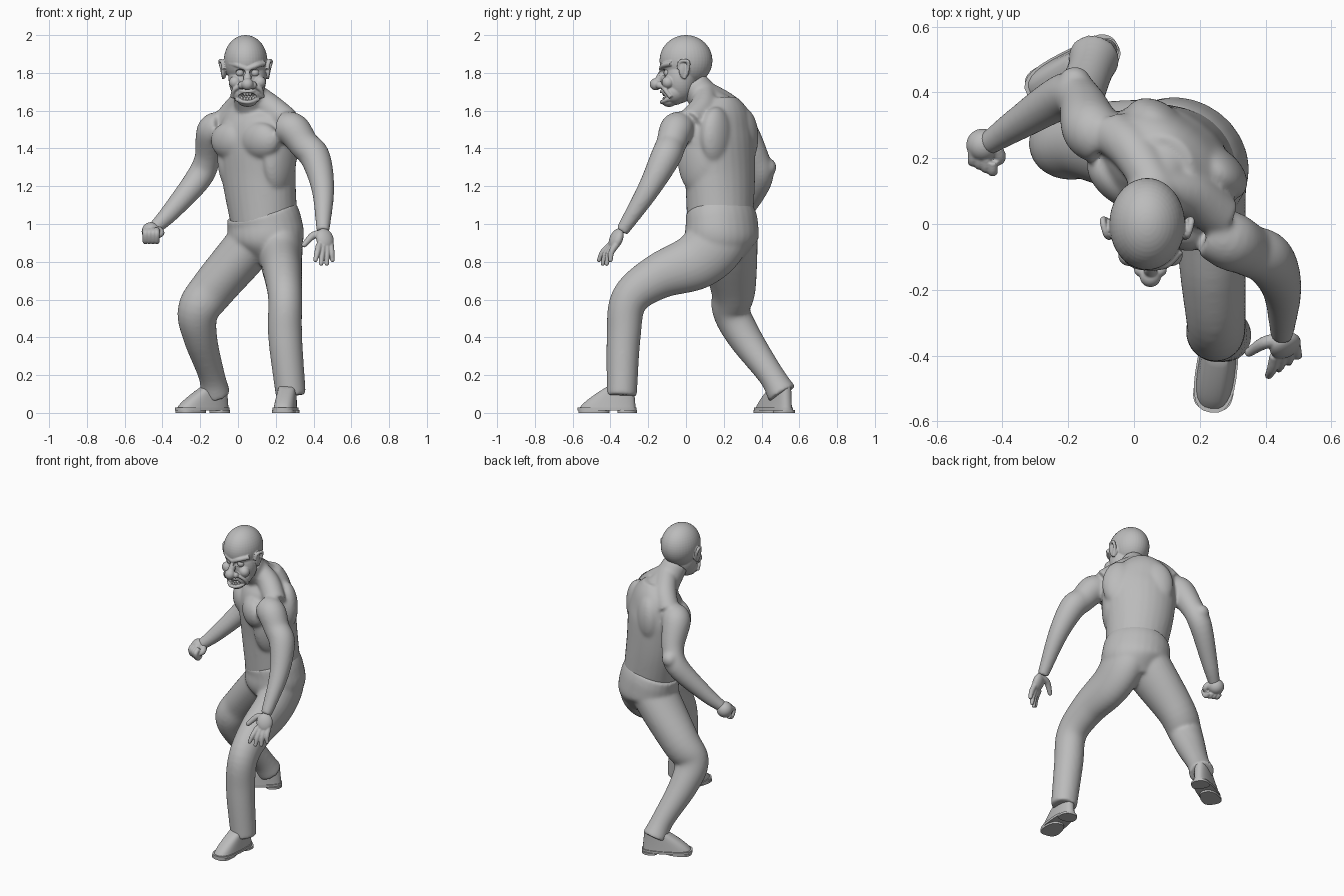
import bpy, bmesh, math
from mathutils import Vector, Matrix

if "Cube" in bpy.data.objects:
    bpy.data.objects.remove(bpy.data.objects["Cube"])

grey = bpy.data.materials.new("plain grey")
grey.use_nodes = True
colour = (0.5, 0.5, 0.5, 1)
grey.diffuse_color = colour
grey.node_tree.nodes["Principled BSDF"].inputs["Base Color"].default_value = colour

X, Y, Z = Vector((1, 0, 0)), Vector((0, 1, 0)), Vector((0, 0, 1))
TWIST = math.radians(-38)                      # the chest is turned to its right
ACROSS = Vector((math.cos(TWIST), math.sin(TWIST), 0))
AHEAD = Vector((math.sin(TWIST), -math.cos(TWIST), 0))


def blob(mesh, centre, radii, yaw=0.0, pitch=0.0):
    place = (Matrix.Translation(centre) @ Matrix.Rotation(yaw, 4, 'Z')
             @ Matrix.Rotation(pitch, 4, 'X') @ Matrix.Diagonal((*radii, 1)))
    bmesh.ops.create_uvsphere(mesh, u_segments=40, v_segments=24, radius=1, matrix=place)


def ball(mesh, centre, radius):
    blob(mesh, centre, (radius, radius, radius))


def spline(points, steps=6):
    """Catmull-Rom through points that carry their radii."""
    p = [Vector(point) for point in points]
    p = [p[0] * 2 - p[1]] + p + [p[-1] * 2 - p[-2]]
    path = []
    for a, b, c, d in zip(p, p[1:], p[2:], p[3:]):
        for step in range(steps):
            t = step / steps
            path.append((b * 2 + (c - a) * t + (a * 2 - b * 5 + c * 4 - d) * t * t
                         + (b * 3 - a - c * 3 + d) * t ** 3) / 2)
    return path + [p[-2]]


def skin(mesh, rings):
    """Bridge rings of points and cap both ends."""
    loops = [[mesh.verts.new(point) for point in ring] for ring in rings]
    count = len(loops[0])
    for low, high in zip(loops, loops[1:]):
        for i in range(count):
            j = (i + 1) % count
            mesh.faces.new((low[i], low[j], high[j], high[i]))
    mesh.faces.new(loops[0][::-1])
    mesh.faces.new(loops[-1])


def tube(mesh, points, sideways=X, sides=28):
    """Limb along (x, y, z, side radius[, depth radius])."""
    path = spline([tuple(p) if len(p) == 5 else (*p, p[3]) for p in points])
    spots = [Vector(p[:3]) for p in path]
    rings = []
    for i, p in enumerate(path):
        along = (spots[min(i + 1, len(spots) - 1)] - spots[max(i - 1, 0)]).normalized()
        side = (sideways - along * sideways.dot(along)).normalized()
        depth = along.cross(side)
        angles = [math.tau * k / sides for k in range(sides)]
        rings.append([spots[i] + side * p[3] * math.cos(a) + depth * p[4] * math.sin(a) for a in angles])
    skin(mesh, rings)


def finish(name, mesh, voxel=0.0, smooth=0):
    bmesh.ops.recalc_face_normals(mesh, faces=mesh.faces)
    data = bpy.data.meshes.new(name)
    mesh.to_mesh(data)
    mesh.free()
    data.materials.append(grey)
    part = bpy.data.objects.new(name, data)
    bpy.context.collection.objects.link(part)
    if voxel:
        merge = part.modifiers.new("merge", 'REMESH')
        merge.mode, merge.voxel_size, merge.use_smooth_shade = 'VOXEL', voxel, True
        soften = part.modifiers.new("soften", 'SMOOTH')
        soften.factor, soften.iterations = 0.5, smooth
    else:
        bpy.ops.object.select_all(action='DESELECT')
        part.select_set(True)
        bpy.context.view_layer.objects.active = part
        bpy.ops.object.shade_smooth_by_angle(angle=math.radians(40))
    return part


# Bare upper body: trunk, neck, muscles and arms
body = bmesh.new()
tube(body, [(.14, .18, 1, .18, .17), (.11, .18, 1.25, .21, .17), (.1, .17, 1.45, .23, .17),
            (.09, .18, 1.57, .2, .14), (.08, .17, 1.66, .1, .1)], sideways=ACROSS)
tube(body, [(.09, .2, 1.56, .12), (.07, .12, 1.64, .09), (.05, .04, 1.74, .08)])
core = Vector((.1, .15, 0))
neck_root = Vector((.07, .1, 1.7))
for side in (-ACROSS, ACROSS):
    pectoral = core + AHEAD * .1 + side * .1 + Z * 1.44
    shoulder_blade = core - AHEAD * .1 + side * .11 + Z * 1.46
    lower_back = core - AHEAD * .1 + side * .06 + Z * 1.22
    flank = core + side * .15 + Z * 1.36
    shoulder = core + side * .21 + Z * 1.54
    blob(body, pectoral, (.12, .07, .1), yaw=TWIST, pitch=.1)
    blob(body, shoulder_blade, (.11, .07, .16), yaw=TWIST)
    blob(body, lower_back, (.08, .06, .25), yaw=TWIST)
    blob(body, flank, (.07, .12, .2), yaw=TWIST)
    trapezius = (neck_root + shoulder) / 2 + Y * .03
    tube(body, [(*neck_root, .06), (*trapezius, .07), (*shoulder, .07)], sideways=Y)
left_arm = [(.23, -.02, 1.51, .08), (.29, -.05, 1.5, .09), (.35, -.08, 1.42, .08), (.41, -.11, 1.35, .08),
            (.45, -.2, 1.18, .06), (.45, -.34, .96, .035)]
right_arm = [(-.08, .25, 1.51, .08), (-.13, .29, 1.49, .09), (-.16, .37, 1.35, .07), (-.21, .39, 1.24, .07),
             (-.36, .3, 1.06, .05), (-.45, .24, .97, .035)]
tube(body, left_arm)
tube(body, right_arm)
ball(body, (-.18, .43, 1.3), .05)
finish("upper_body", body, voxel=.008, smooth=20)

# Trousers: hips and both legs
trousers = bmesh.new()
hips = [(.12, .18, 1.07, .2, .17), (.14, .19, 1, .21, .18), (.15, .19, .9, .2, .18), (.14, .2, .8, .09, .1)]
left_leg = [(.2, .21, 1, .11, .14), (.22, .16, .9, .12, .16), (.23, .05, .8, .11, .15), (.24, -.15, .72, .1, .12),
            (.25, -.3, .6, .09, .1), (.25, -.33, .4, .09), (.28, -.34, .09, .08)]
right_leg = [(.1, .21, 1, .11, .15), (.07, .22, .9, .13, .16), (-.13, .25, .66, .12), (-.21, .24, .54, .11, .1),
             (-.2, .31, .4, .09), (-.14, .45, .2, .07), (-.12, .51, .1, .08)]
tube(trousers, hips, sideways=ACROSS)
tube(trousers, left_leg)
tube(trousers, right_leg)
finish("trousers", trousers, voxel=.008, smooth=20)

# Open left hand with a fan of fingers
hand = bmesh.new()
blob(hand, (.46, -.37, .92), (.05, .03, .06), yaw=.5, pitch=-.4)
for finger in range(4):
    knuckle = Vector((.43, -.4, .89)) + (X * .02 + Y * .01) * finger
    tip = Vector((.41, -.46, .81)) + (X * .03 + Y * .02) * finger
    if finger in (1, 2):
        tip -= Z * .02
    middle = (knuckle + tip) / 2 - Y * .01
    tube(hand, [(*knuckle, .018), (*middle, .016), (*tip, .012)], sides=12)
    ball(hand, tip, .012)
tube(hand, [(.46, -.35, .95, .02), (.4, -.36, .94, .02), (.35, -.39, .89, .014)], sideways=Y, sides=12)
ball(hand, (.35, -.39, .89), .014)
finish("left_hand", hand, voxel=.004, smooth=3)

# Clenched right hand with curled fingers
fist = bmesh.new()
blob(fist, (-.46, .24, .96), (.05, .05, .05))
for finger in range(4):
    base = Vector((-.49, .21, .94)) + (X * .02 - Y * .01) * finger
    curl = [base + Y * .01 + Z * .03, base - Y * .02 + Z * .01, base - Z * .03, base + Y * .03 - Z * .02]
    tube(fist, [(*joint, .016) for joint in curl], sides=12)
tube(fist, [(-.42, .23, .97, .02), (-.41, .2, .95, .02), (-.44, .18, .93, .01)], sideways=Z, sides=12)
finish("right_hand", fist, voxel=.004, smooth=3)

# Head: skull, jaw, brows, cheeks, nose and ears
head = bmesh.new()
FACE = .05                                     # x of the middle of the face
blob(head, (.04, 0, 1.865), (.115, .14, .135))
blob(head, (FACE, -.03, 1.77), (.1, .09, .13))
blob(head, (FACE, -.06, 1.7), (.085, .07, .07))
blob(head, (FACE, -.09, 1.65), (.05, .04, .03))
ball(head, (FACE, -.16, 1.74), .032)
tube(head, [(FACE, -.11, 1.83, .01), (FACE, -.13, 1.79, .02), (FACE, -.15, 1.75, .02)])
for side in (-1, 1):
    def mirrored(x, y, z):
        return FACE + side * x, y, z
    ball(head, mirrored(.03, -.14, 1.735), .02)
    ball(head, mirrored(.065, -.095, 1.75), .033)
    brow = [mirrored(0, -.13, 1.82), mirrored(.05, -.12, 1.84), mirrored(.09, -.08, 1.85)]
    tube(head, [(*p, .014) for p in brow], sideways=Z, sides=12)
    smile_line = [mirrored(.03, -.13, 1.735), mirrored(.07, -.11, 1.71), mirrored(.08, -.08, 1.67)]
    tube(head, [(*p, .012) for p in smile_line], sides=12)
    ear = Vector((.04 + side * .115, -.01, 1.82))
    blob(head, ear, (.014, .03, .05), yaw=side * .3)
    rim = [ear - Y * .03, ear + X * side * .01 - Y * .02 + Z * .04, ear + X * side * .02 + Y * .02 + Z * .04,
           ear + X * side * .01 + Y * .02, ear - Z * .05]
    tube(head, [(*p, .01) for p in rim], sides=12)
for height in (1.645, 1.7):                    # grinning lips
    tube(head, [(FACE + .03 * k, -.13 + .01 * k * k, height + .004 * k * k, .01) for k in range(-2, 3)],
         sideways=Z, sides=12)
head = finish("head", head, voxel=.004, smooth=4)

# Mouth and eye hollows
hollows = bmesh.new()
blob(hollows, (FACE, -.135, 1.675), (.055, .045, .02))
for side in (-1, 1):
    blob(hollows, (FACE + side * .04, -.13, 1.8), (.03, .034, .02))
cutter = finish("hollow_cutter", hollows)
cutter.hide_render = True
cutter.hide_viewport = True
cut = head.modifiers.new("hollows", 'BOOLEAN')
cut.operation, cut.object, cut.solver = 'DIFFERENCE', cutter, 'EXACT'

# Eyes and teeth
eyes = bmesh.new()
for side in (-1, 1):
    ball(eyes, (FACE + side * .04, -.096, 1.8), .022)
finish("eyes", eyes)
teeth = bmesh.new()
for k in range(-3, 4):
    for height in (1.66, 1.69):
        blob(teeth, (FACE + .015 * k, -.117 + .003 * k * k, height + .001 * k * k), (.008, .007, .013))
finish("teeth", teeth)


# Shoes: shaped upper, sole, tread and heel, with the toe along local -y
def outline(front, back, width, height, sides=28):
    ring = []
    for k in range(sides):
        c, s = math.cos(math.tau * k / sides), math.sin(math.tau * k / sides)
        x = width * math.copysign(abs(c) ** .75, c) * (1 - .18 * s)
        y = (front + back) / 2 + (back - front) / 2 * math.copysign(abs(s) ** .8, s)
        ring.append(Vector((x, y, height)))
    return ring


def shoe(name, centre, yaw):
    mesh = bmesh.new()
    levels = [i / 8 for i in range(9)]
    skin(mesh, [outline(.15 * t ** 1.3 - .15, .15 - .01 * t, .056 - .012 * t, .025 + .115 * t) for t in levels])
    for front, back, width, low, high in ((-.16, .155, .062, .012, .028), (-.155, .01, .06, 0, .014),
                                          (.055, .155, .056, 0, .014)):
        skin(mesh, [outline(front, back, width, low), outline(front, back, width, high)])
    mesh.transform(Matrix.Translation(centre) @ Matrix.Rotation(yaw, 4, 'Z'))
    finish(name, mesh)


shoe("left_shoe", (.255, -.415, 0), math.radians(-8))
shoe("right_shoe", (-.185, .47, 0), math.radians(-60))
